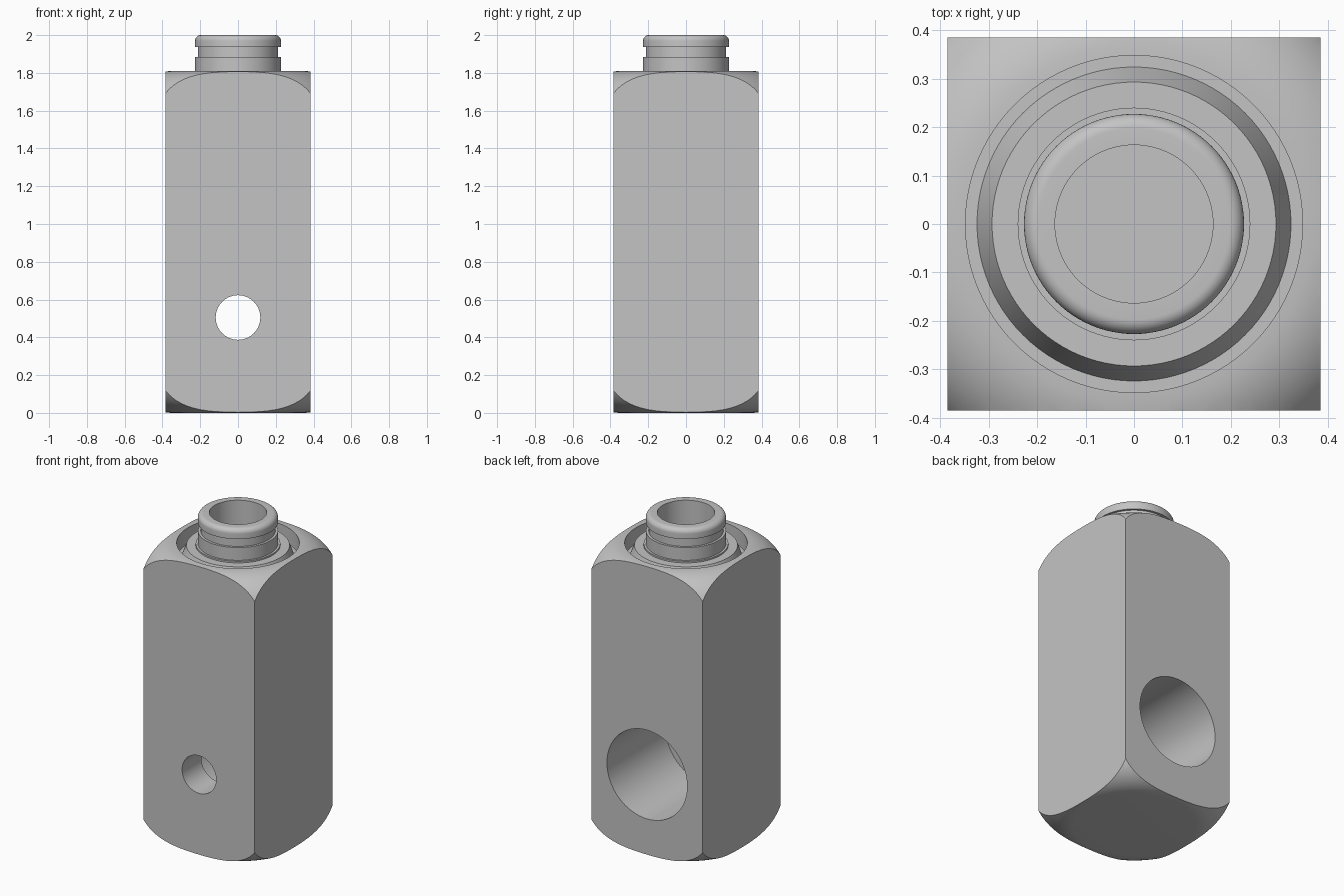
import bpy, bmesh, math
from mathutils import Matrix

cube = bpy.data.objects.get("Cube")
if cube:
    bpy.data.objects.remove(cube, do_unlink=True)

metal = bpy.data.materials.new("satin_grey")
metal.use_nodes = True
metal.diffuse_color = (0.55, 0.55, 0.55, 1)
metal.node_tree.nodes["Principled BSDF"].inputs["Base Color"].default_value = metal.diffuse_color


def make_object(name, bm):
    bmesh.ops.recalc_face_normals(bm, faces=bm.faces)
    mesh = bpy.data.meshes.new(name)
    bm.to_mesh(mesh)
    bm.free()
    mesh.materials.append(metal)
    obj = bpy.data.objects.new(name, mesh)
    bpy.context.collection.objects.link(obj)
    return obj


def lathe(name, profile, steps=96, matrix=Matrix()):
    """Revolve (radius, height) points around z."""
    bm = bmesh.new()
    verts = [bm.verts.new((r, 0, z)) for r, z in profile]
    edges = [bm.edges.new(pair) for pair in zip(verts, verts[1:])]
    bmesh.ops.spin(bm, geom=verts + edges, axis=(0, 0, 1), cent=(0, 0, 0),
                   angle=math.tau, steps=steps)
    bmesh.ops.remove_doubles(bm, verts=bm.verts, dist=1e-5)
    bm.transform(matrix)
    return make_object(name, bm)


def arc(r, z, radius, start, end, count):
    """Points on a circular arc, angles in degrees."""
    angles = [math.radians(start + (end - start) * i / count) for i in range(count + 1)]
    return [(r + radius * math.cos(a), z + radius * math.sin(a)) for a in angles]


def activate(obj):
    bpy.ops.object.select_all(action='DESELECT')
    obj.select_set(True)
    bpy.context.view_layer.objects.active = obj


def boolean(obj, cutter, operation):
    mod = obj.modifiers.new(operation, 'BOOLEAN')
    mod.operation, mod.solver, mod.object = operation, 'EXACT', cutter
    activate(obj)
    bpy.ops.object.modifier_apply(modifier=mod.name)
    bpy.data.objects.remove(cutter, do_unlink=True)


# Sizes
half, top = 0.385, 1.81
flat, round_r = 0.348, 0.221
bore, bore_floor = 0.163, 1.2
hole_z = 0.505
seat = 1.795

# Square body: turned solid with rounded ends, ring groove and bore
profile = [(0, 0)]
profile += arc(flat, round_r, round_r, -90, 0, 16)
profile += arc(flat, top - round_r, round_r, 0, 90, 16)
profile += [(flat, 1.71), (0.324, 1.71), (0.293, seat),
            (bore, seat), (bore, bore_floor), (0, bore_floor)]
body = lathe("body", profile)

bm = bmesh.new()
bmesh.ops.create_cube(bm, size=1, matrix=Matrix.Translation((0, 0, 1))
                      @ Matrix.Diagonal((2 * half, 2 * half, 3, 1)))
boolean(body, make_object("square_cutter", bm), 'INTERSECT')

# Stepped cross hole: narrow at the front, wide at the back
wide, narrow, step = 0.278, 0.118, 0.195
sideways = Matrix.Translation((0, 0, hole_z)) @ Matrix.Rotation(math.pi / 2, 4, 'X')
hole = lathe("hole_cutter", [(0, -0.5), (wide, -0.5), (wide, step),
                             (narrow, step), (narrow, 0.5), (0, 0.5)], 64, sideways)
boolean(body, hole, 'DIFFERENCE')

# Hollow neck with base flange, collar, groove and rounded lip
lip, waist, edge = 0.227, 0.212, 0.03
neck_profile = [(0.24, seat), (0.24, 1.805), (lip, 1.805), (lip, 1.885),
                (waist, 1.885), (waist, 1.938), (lip, 1.938)]
neck_profile += arc(lip - edge, 2 - edge, edge, 0, 90, 8)
neck_profile += [(bore, 2), (bore, seat)]
neck = lathe("neck", neck_profile)

for part in (body, neck):
    activate(part)
    bpy.ops.object.shade_smooth_by_angle(angle=math.radians(25))
